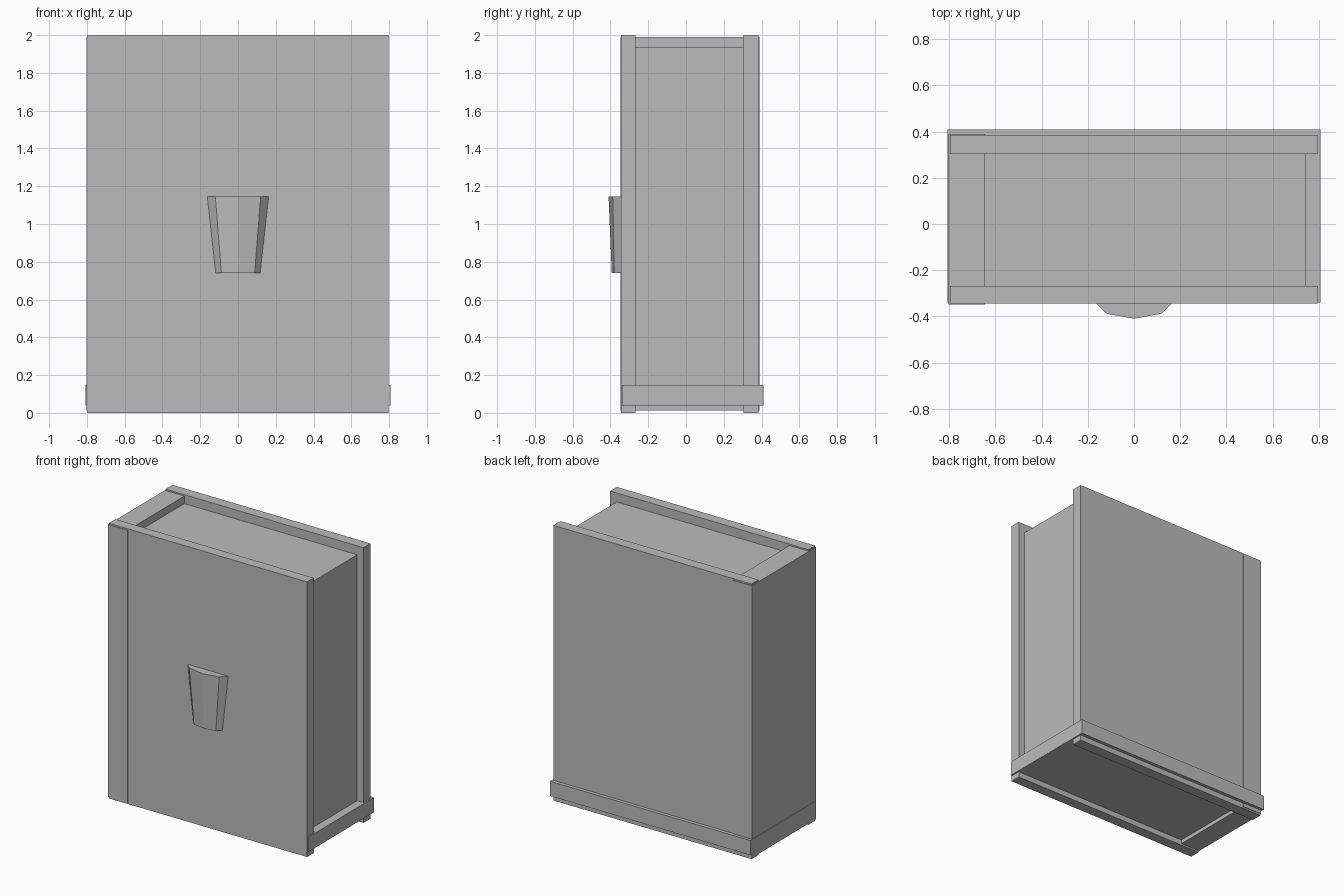
import bpy
import bmesh

cube = bpy.data.objects.get("Cube")
if cube:
    bpy.data.objects.remove(cube, do_unlink=True)

grey = bpy.data.materials.new("plain_grey")
grey.use_nodes = True
colour = (0.5, 0.5, 0.5, 1)
grey.diffuse_color = colour
grey.node_tree.nodes["Principled BSDF"].inputs["Base Color"].default_value = colour


def add_object(name, bm):
    bmesh.ops.recalc_face_normals(bm, faces=bm.faces[:])
    mesh = bpy.data.meshes.new(name)
    bm.to_mesh(mesh)
    bm.free()
    mesh.materials.append(grey)
    obj = bpy.data.objects.new(name, mesh)
    bpy.context.collection.objects.link(obj)
    return obj


def box(name, x, y, z):
    """Box from its (min, max) extent on each axis."""
    bm = bmesh.new()
    bmesh.ops.create_cube(bm, size=1)
    for v in bm.verts:
        v.co = [lo + (c + 0.5) * (hi - lo) for c, (lo, hi) in zip(v.co, (x, y, z))]
    return add_object(name, bm)


# Book covers
box("front_cover", (-0.797, 0.797), (-0.345, -0.268), (0, 2))
box("back_cover", (-0.797, 0.797), (0.305, 0.385), (0, 2))

# Spine, slightly proud of the covers
box("spine", (-0.802, -0.645), (-0.348, 0.389), (0.012, 1.99))

# Recessed page block
box("page_block", (-0.7, 0.745), (-0.3, 0.34), (0.05, 1.935))

# Band around the foot
box("foot_band", (-0.807, 0.807), (-0.34, 0.41), (0.04, 0.147))

# Tapered faceted clasp: half profiles at bottom and top, mirrored in x
bm = bmesh.new()
rings = []
for z, half in (
    (0.74, [(0.122, -0.34), (0.088, -0.38), (0, -0.393)]),
    (1.145, [(0.167, -0.34), (0.12, -0.388), (0, -0.41)]),
):
    outline = half + [(-x, y) for x, y in reversed(half[:-1])]
    rings.append([bm.verts.new((x, y, z)) for x, y in outline])
lower, upper = rings
bm.faces.new(lower)
bm.faces.new(upper)
for i in range(len(lower)):
    j = (i + 1) % len(lower)
    bm.faces.new((lower[i], lower[j], upper[j], upper[i]))
add_object("front_clasp", bm)
